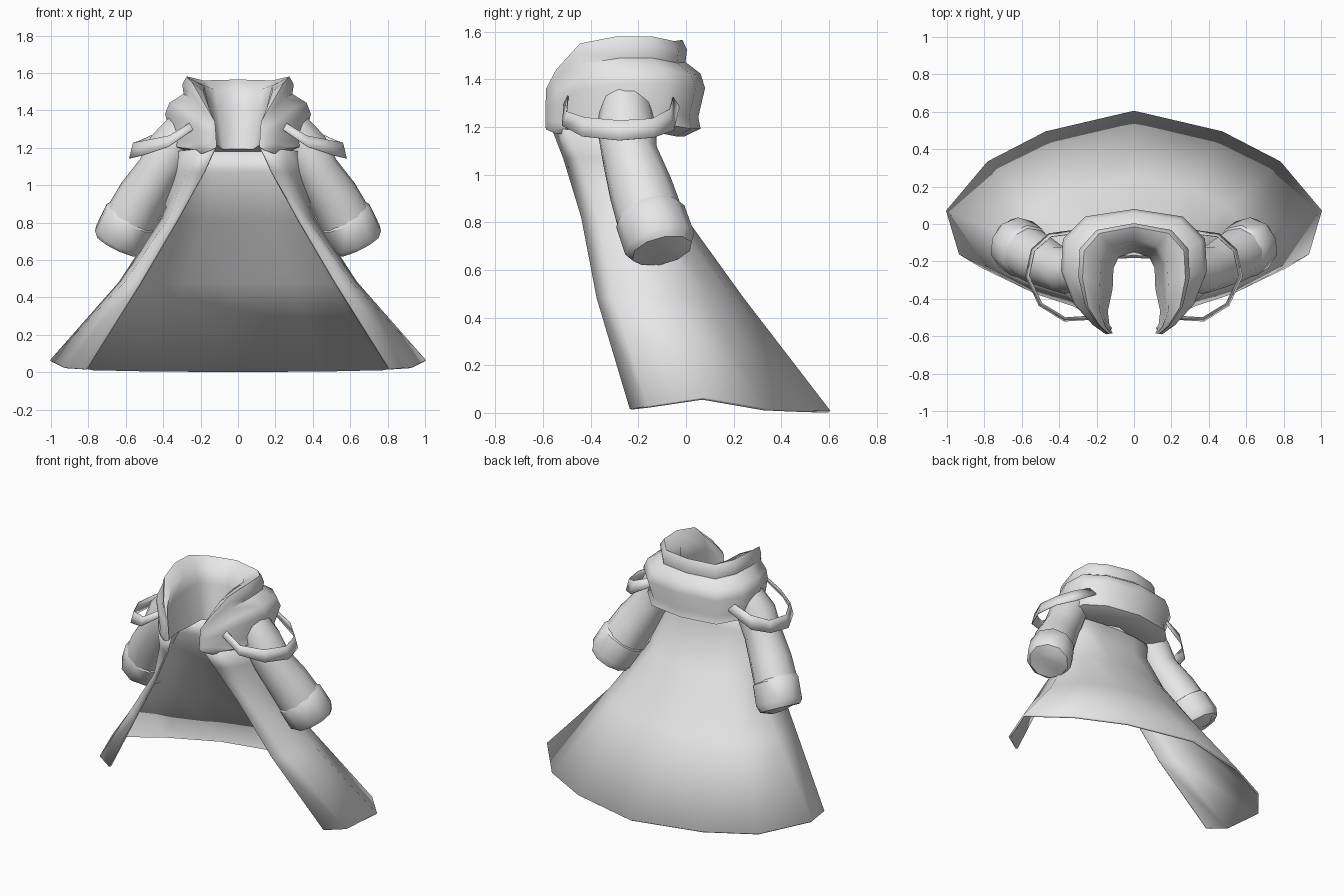
import bpy
import bmesh
import math
from mathutils import Vector

default_cube = bpy.data.objects.get("Cube")
if default_cube:
    bpy.data.objects.remove(default_cube, do_unlink=True)

cloth = bpy.data.materials.new("light_grey_cloth")
cloth.use_nodes = True
cloth.diffuse_color = (0.8, 0.8, 0.8, 1)
cloth.node_tree.nodes["Principled BSDF"].inputs["Base Color"].default_value = cloth.diffuse_color


def loft(name, rows, closed=False, caps=(), thickness=0, angle=50):
    """Skin rows of points for the left half and mirror them to the right."""
    bm = bmesh.new()
    grid = [[bm.verts.new(point) for point in row] for row in rows]
    count = len(rows[0])
    for lower, upper in zip(grid, grid[1:]):
        for i in range(count if closed else count - 1):
            j = (i + 1) % count
            bm.faces.new((lower[i], lower[j], upper[j], upper[i]))
    for index in caps:
        bm.faces.new(grid[index])
    bmesh.ops.recalc_face_normals(bm, faces=bm.faces)
    mesh = bpy.data.meshes.new(name)
    bm.to_mesh(mesh)
    bm.free()
    mesh.materials.append(cloth)
    obj = bpy.data.objects.new(name, mesh)
    bpy.context.collection.objects.link(obj)
    bpy.ops.object.select_all(action="DESELECT")
    obj.select_set(True)
    bpy.context.view_layer.objects.active = obj
    bpy.ops.object.shade_smooth_by_angle(angle=math.radians(angle))
    mirror = obj.modifiers.new("mirror", "MIRROR")
    mirror.merge_threshold = 0.002
    if thickness:
        solid = obj.modifiers.new("thickness", "SOLIDIFY")
        solid.thickness = thickness
        solid.offset = 0
    return obj


def ring(centre, direction, radius, sides=10):
    """Circle of points around a centre, facing along a direction."""
    turn = Vector(direction).to_track_quat("Z", "Y")
    angles = [2 * math.pi * i / sides for i in range(sides)]
    return [Vector(centre) + turn @ Vector((radius * math.cos(a), radius * math.sin(a), 0))
            for a in angles]


def tube(name, path, radii, caps=(), angle=50):
    """Round tube that follows a path with a radius at every point."""
    points = [Vector(p) for p in path]
    last = len(points) - 1
    rows = []
    for i, (point, radius) in enumerate(zip(points, radii)):
        direction = points[min(i + 1, last)] - points[max(i - 1, 0)]
        rows.append(ring(point, direction, radius))
    return loft(name, rows, closed=True, caps=caps, angle=angle)


# Cloak: levels from neck to hem, each from the front edge round to the back centre
neck = [(.12, -.56, 1.2), (.25, -.5, 1.19), (.34, -.3, 1.18),
        (.27, -.19, 1.18), (.14, -.17, 1.18), (0, -.16, 1.18)]
chest = [(.18, -.51, 1.07), (.27, -.45, 1.07), (.34, -.28, 1.07),
         (.26, -.19, 1.07), (.14, -.18, 1.07), (0, -.175, 1.07)]
waist = [(.32, -.435, .82), (.37, -.37, .82), (.41, -.2, .82),
         (.31, -.08, .82), (.17, -.03, .82), (0, -.01, .82)]
knee = [(.52, -.37, .48), (.6, -.3, .48), (.63, -.08, .48),
        (.5, .09, .48), (.29, .19, .48), (0, .235, .48)]
hem = [(.81, -.23, .015), (.93, -.16, .025), (1, .07, .06),
       (.78, .33, .015), (.47, .49, .008), (0, .6, .005)]
loft("cloak", [neck, chest, waist, knee, hem], thickness=.014)

# Cowl: a folded section swept in a horseshoe from the nape to the front tip
section = [(.45, 0), (.1, .08), (.15, .2), (0, .5), (.1, .65), (.43, .77),
           (.4, .9), (.5, 1), (.9, .88), (1, .65), (1.2, .08)]
stations = [  # outer edge, inner edge, bottom and top
    ((0, .08), (0, -.11), 1.16, 1.565),
    ((.26, .04), (.11, -.14), 1.16, 1.56),
    ((.38, -.08), (.155, -.21), 1.18, 1.58),
    ((.39, -.25), (.16, -.33), 1.18, 1.58),
    ((.32, -.43), (.17, -.46), 1.17, 1.55),
    ((.22, -.54), (.145, -.55), 1.17, 1.44),
    ((.15, -.59), (.12, -.585), 1.19, 1.36),
]
cowl_rows = []
for outer, inner, bottom, top in stations:
    start, end = Vector(outer), Vector(inner)
    row = []
    for across, height in section:
        spot = start.lerp(end, across)
        row.append((spot.x, spot.y, bottom + (top - bottom) * height))
    cowl_rows.append(row)
loft("cowl", cowl_rows, closed=True, caps=(-1,))

# Sleeves with turned cuffs
tube("sleeves",
     [(.27, -.25, 1.33), (.36, -.25, 1.2), (.42, -.235, 1.08), (.51, -.19, .94), (.57, -.155, .83)],
     [.1, .125, .12, .135, .14], caps=(0,))
tube("cuffs",
     [(.56, -.155, .845), (.575, -.15, .825), (.63, -.11, .71), (.645, -.1, .68), (.65, -.1, .67)],
     [.125, .15, .152, .13, .07], caps=(0, -1), angle=40)

# Flat straps looping around the shoulders
strap_path = [(.21, -.5, 1.34), (.37, -.51, 1.235), (.5, -.43, 1.2), (.57, -.28, 1.185),
              (.54, -.14, 1.195), (.45, -.06, 1.23), (.3, -.04, 1.31)]
half_width = [.02, .03, .04, .042, .04, .045, .03]
pivot = Vector((.3, -.27, 0))
strap_rows = []
for point, half in zip(strap_path, half_width):
    middle = Vector(point)
    outward = middle - pivot
    outward.z = 0
    lean = outward.normalized() * .01
    rise = Vector((0, 0, half))
    strap_rows.append([middle - rise + lean, middle + rise - lean])
loft("shoulder_straps", strap_rows, thickness=.004)
